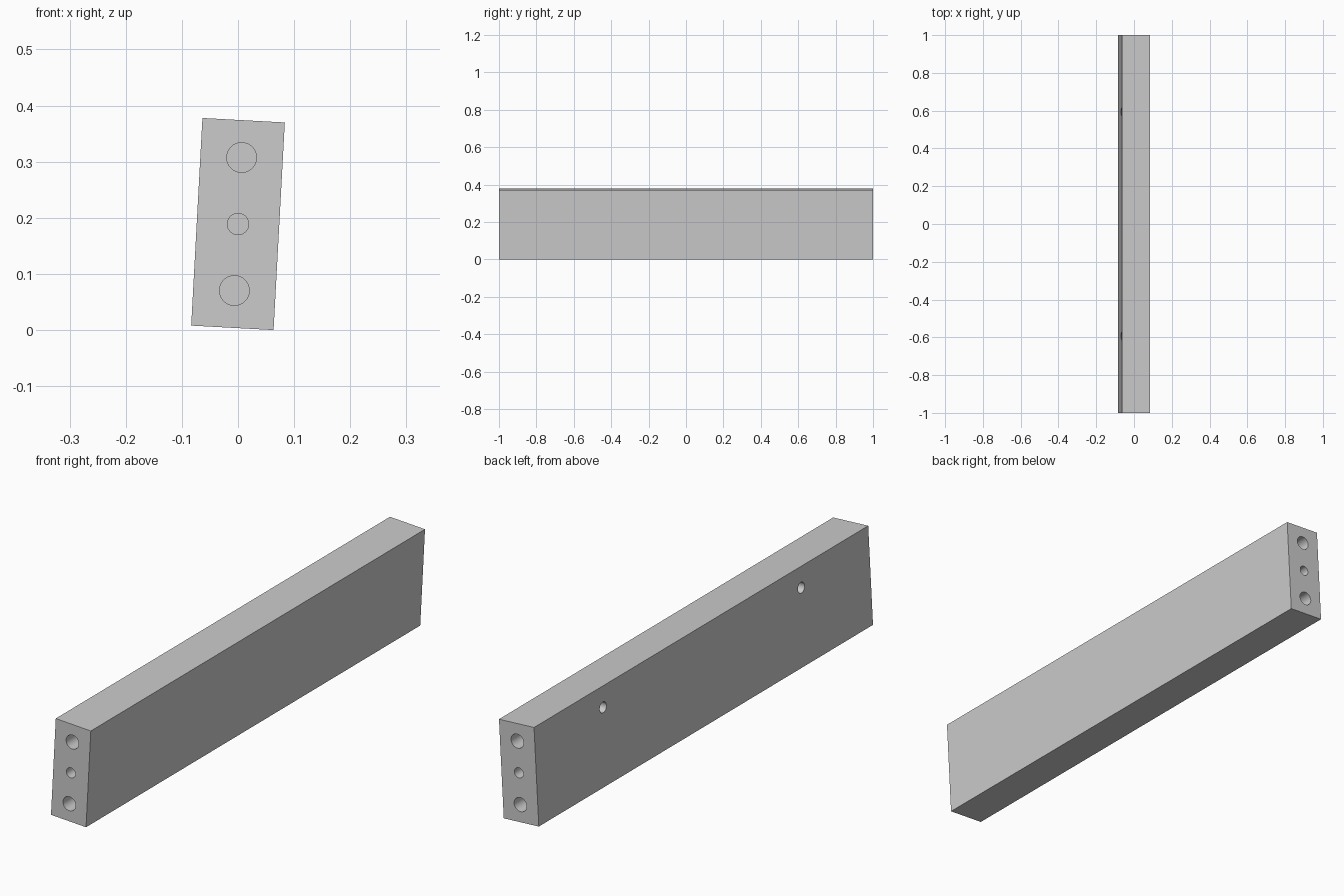
import bpy, bmesh, math
from mathutils import Matrix

if "Cube" in bpy.data.objects:
    bpy.data.objects.remove(bpy.data.objects["Cube"])

W, L, H = 0.147, 2.0, 0.3705
TILT = math.radians(3.1)

# Board, centred on the origin before it is tilted
bm = bmesh.new()
bmesh.ops.create_cube(bm, size=1, matrix=Matrix.Diagonal((W, L, H, 1)))
mesh = bpy.data.meshes.new("board")
bm.to_mesh(mesh)
bm.free()
board = bpy.data.objects.new("board", mesh)
bpy.context.collection.objects.link(board)

# Drilled holes, all cylinders in one cutter mesh
cut = bmesh.new()


def drill(pos, radius, depth, axis):
    """Blind hole of the given depth, starting at the surface point pos."""
    turn = Matrix.Rotation(math.pi / 2, 4, axis)
    bmesh.ops.create_cone(cut, cap_ends=True, segments=48, radius1=radius,
                          radius2=radius, depth=depth * 2,
                          matrix=Matrix.Translation(pos) @ turn)


for side in (-1, 1):
    # Two dowel holes and one screw hole in each end
    for z, radius in ((-0.1187, 0.0265), (0, 0.019), (0.1187, 0.0265)):
        drill((0, side * L / 2, z), radius, 0.2, 'X')
    # Shelf pin holes in the left face
    drill((-W / 2, side * 0.593, 0.107), 0.02, 0.08, 'Y')

cut_mesh = bpy.data.meshes.new("hole_cutter")
cut.to_mesh(cut_mesh)
cut.free()
cutter = bpy.data.objects.new("hole_cutter", cut_mesh)
bpy.context.collection.objects.link(cutter)
cutter.hide_render = True

mod = board.modifiers.new("holes", 'BOOLEAN')
mod.operation = 'DIFFERENCE'
mod.solver = 'EXACT'
mod.object = cutter
bpy.context.view_layer.objects.active = board
board.select_set(True)
bpy.ops.object.modifier_apply(modifier=mod.name)
bpy.data.objects.remove(cutter)

# Smooth hole walls, sharp edges, then lean the board and rest it on z = 0
bpy.ops.object.shade_smooth_by_angle(angle=math.radians(30))
board.data.transform(Matrix.Rotation(TILT, 4, 'Y'))
low = min(v.co.z for v in board.data.vertices)
board.data.transform(Matrix.Translation((0, 0, -low)))
